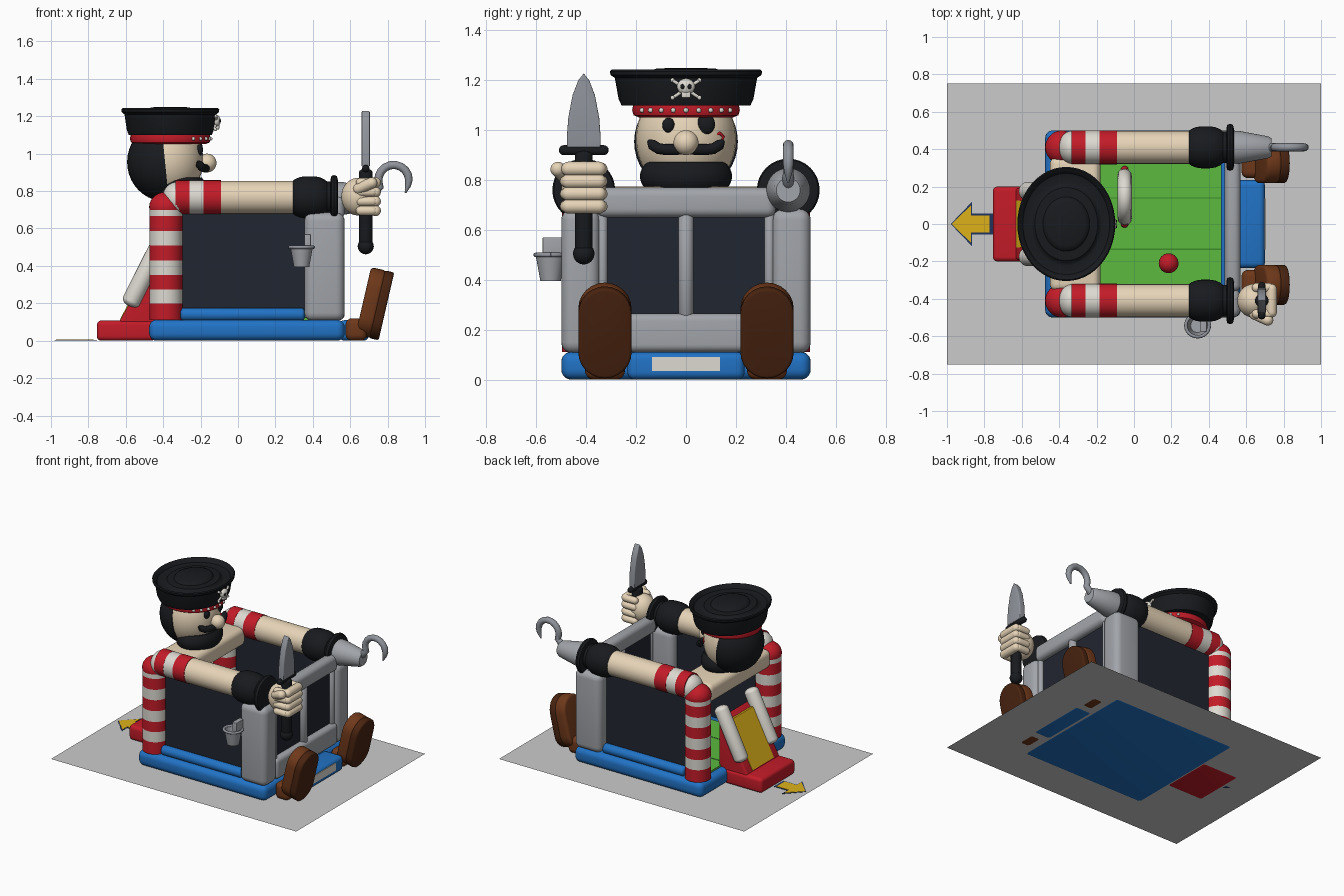
import bpy, bmesh
from math import sin, cos, pi, radians
from mathutils import Vector, Matrix

if "Cube" in bpy.data.objects:
    bpy.data.objects.remove(bpy.data.objects["Cube"])

HEX = dict(black="1e2023", net="262a33", red="c1212c", white="dcd9d0", skin="e6d3b6", blue="2672c4",
           green="5bb842", gold="dcb020", brown="6e3b20", sole="4a2817", grey="a0a3a8", steel="8f939a",
           sheet="c2c2c2", navy="26355c", seam="3f8a2c")
MATS = {}


def mat(key):
    if key not in MATS:
        m = bpy.data.materials.new(key)
        rgb = [(int(HEX[key][i:i + 2], 16) / 255) ** 2.2 for i in (0, 2, 4)]
        m.diffuse_color = (*rgb, 1)
        m.use_nodes = True
        m.node_tree.nodes["Principled BSDF"].inputs["Base Color"].default_value = m.diffuse_color
        MATS[key] = m
    return MATS[key]


def finish(name, bm, color, M=None, smooth=True):
    if M is not None:
        bm.transform(M)
    bmesh.ops.recalc_face_normals(bm, faces=bm.faces)
    me = bpy.data.meshes.new(name)
    bm.to_mesh(me)
    bm.free()
    ob = bpy.data.objects.new(name, me)
    bpy.context.collection.objects.link(ob)
    me.materials.append(mat(color))
    if smooth:
        bpy.ops.object.select_all(action='DESELECT')
        ob.select_set(True)
        bpy.context.view_layer.objects.active = ob
        bpy.ops.object.shade_smooth_by_angle(angle=radians(40))
    return ob


def box(name, x, y, z, color, bevel=0.0, M=None):
    bm = bmesh.new()
    bmesh.ops.create_cube(bm, size=1)
    for v in bm.verts:
        v.co = [r[0] + (c + .5) * (r[1] - r[0]) for c, r in zip(v.co, (x, y, z))]
    if bevel:
        bmesh.ops.bevel(bm, geom=bm.edges[:], offset=bevel, segments=5, profile=.5, affect='EDGES')
    return finish(name, bm, color, M)


def ball(name, c, r, color, cut=None):
    r = (r, r, r) if isinstance(r, (int, float)) else r
    bm = bmesh.new()
    bmesh.ops.create_uvsphere(bm, u_segments=32, v_segments=20, radius=1)
    bm.transform(Matrix.Translation(c) @ Matrix.Diagonal((*r, 1)))
    if cut:
        bmesh.ops.bisect_plane(bm, geom=bm.verts[:] + bm.edges[:] + bm.faces[:],
                               plane_co=cut[0], plane_no=cut[1], clear_outer=True)
        bmesh.ops.holes_fill(bm, edges=[e for e in bm.edges if e.is_boundary])
    return finish(name, bm, color)


def lathe(name, prof, loc, color, axis=(0, 0, 1), scale=(1, 1), n=32):
    """Revolve (radius, height) points round an axis."""
    bm = bmesh.new()
    rings = [[bm.verts.new((r * cos(2 * pi * i / n) * scale[0], r * sin(2 * pi * i / n) * scale[1], h))
              for i in range(n)] for r, h in prof]
    for a, b in zip(rings, rings[1:]):
        for i in range(n):
            bm.faces.new((a[i], a[(i + 1) % n], b[(i + 1) % n], b[i]))
    for ring in (rings[0], rings[-1]):
        bm.faces.new(ring)
    q = Vector((0, 0, 1)).rotation_difference(Vector(axis)).to_matrix().to_4x4()
    return finish(name, bm, color, Matrix.Translation(loc) @ q)


def rod(name, a, b, r, color, cap=None, n=24):
    """Rod from a to b with rounded ends of depth cap."""
    d = Vector(b) - Vector(a)
    L, c = d.length, r if cap is None else cap
    prof = [(max(r * sin(t * pi / 12), .0005), c - c * cos(t * pi / 12)) for t in range(7)]
    prof += [(p, L - h) for p, h in reversed(prof)]
    return lathe(name, prof, a, color, d, n=n)


def prism(name, pts, t, color, M, bevel=0.0):
    """Extrude an outline in local XY by t along Z."""
    bm = bmesh.new()
    f = bm.faces.new([bm.verts.new((p[0], p[1], 0)) for p in pts])
    g = bmesh.ops.extrude_face_region(bm, geom=[f])['geom']
    bmesh.ops.translate(bm, vec=(0, 0, t), verts=[v for v in g if isinstance(v, bmesh.types.BMVert)])
    if bevel:
        caps = [e for e in bm.edges if abs(e.verts[0].co.z - e.verts[1].co.z) < 1e-6]
        bmesh.ops.bevel(bm, geom=caps, offset=bevel, segments=4, profile=.5, affect='EDGES')
    return finish(name, bm, color, M)


def cord(name, pts, radii, color):
    cu = bpy.data.curves.new(name, 'CURVE')
    cu.dimensions, cu.bevel_depth, cu.bevel_resolution, cu.use_fill_caps = '3D', 1, 4, True
    s = cu.splines.new('POLY')
    s.points.add(len(pts) - 1)
    for p, co, r in zip(s.points, pts, radii):
        p.co, p.radius = (*co, 1), r
    cu.materials.append(mat(color))
    ob = bpy.data.objects.new(name, cu)
    bpy.context.collection.objects.link(ob)
    bpy.ops.object.select_all(action='DESELECT')
    ob.select_set(True)
    bpy.context.view_layer.objects.active = ob
    bpy.ops.object.convert(target='MESH')
    bpy.ops.object.shade_smooth_by_angle(angle=radians(50))


YZ = Matrix(((0, 0, 1, 0), (1, 0, 0, 0), (0, 1, 0, 0), (0, 0, 0, 1)))   # outline in y,z
XZ = Matrix(((1, 0, 0, 0), (0, 0, 1, 0), (0, 1, 0, 0), (0, 0, 0, 1)))   # outline in x,z
T = Matrix.Translation

# Sheet, inflated base, floor and entrance step
bm = bmesh.new()
bmesh.ops.create_grid(bm, x_segments=1, y_segments=1, size=1)
finish("safety_sheet", bm, 'sheet', T((0, 0, .002)) @ Matrix.Diagonal((1, .75, 1, 1)), False)
box("base_cushion", (-.475, .57), (-.5, .5), (0, .112), 'blue', .04)
box("floor", (-.42, .48), (-.36, .36), (.08, .125), 'green')
for y in (-.135, .14):
    box("floor_seam", (-.42, .47), (y - .003, y + .003), (.12, .127), 'seam')
box("entrance_step", (.54, .7), (-.235, .235), (0, .11), 'blue', .03)
box("step_panel", (.69, .703), (-.137, .137), (.035, .09), 'white')
box("front_floor_edge", (.465, .51), (-.335, .335), (.09, .17), 'blue', .01)

# Front wall of beams, posts and netting
box("front_low_beam", (.485, .57), (-.36, .36), (.11, .265), 'grey', .03)
box("front_top_beam", (.485, .57), (-.36, .36), (.65, .77), 'grey', .035)
box("front_net", (.515, .525), (-.34, .34), (.24, .67), 'net')
rod("front_middle_post", (.53, 0, .25), (.53, 0, .67), .03, 'grey', .005)

# Side walls, columns, arms and shoes, once per side
for s in (-1, 1):
    Y = .41 * s
    side = sorted((s * .345, s * .5))
    box("front_column", (.355, .57), side, (.105, .685), 'grey', .045)
    rod("front_inner_post", (.53, s * .335, .25), (.53, s * .335, .67), .02, 'grey', .005)
    box("side_net", (-.31, .37), (Y - .008, Y + .008), (.13, .7), 'net')
    rod("side_low_tube", (-.31, s * .44, .14), (.36, s * .44, .14), .035, 'blue', .02)
    # striped back column
    edges = [.11, .2, .275, .35, .43, .51, .587, .667, .72]
    for i, (a, b) in enumerate(zip(edges, edges[1:])):
        lathe("column_stripe", [(.088, a), (.088, b)], (-.385, Y, 0), 'red' if i % 2 == 0 else 'white')
    ball("column_cap", (-.385, Y, .715), (.09, .09, .08), 'red')
    # arm along x
    ball("elbow", (-.33, Y, .76), (.075, .088, .088), 'white')
    for a, b, r, c in ((-.335, -.26, .091, 'red'), (-.26, -.185, .09, 'white'),
                       (-.185, -.09, .091, 'red'), (-.09, .3, .088, 'skin')):
        lathe("arm_segment", [(r, a), (r, b)], (0, Y, .767), c, (1, 0, 0))
    rod("sleeve_cuff", (.25, Y, .767), (.515, Y, .767), .112, 'black', .11, 32)
    rod("wrist", (.38, Y, .767), (.52, Y, .767), .085, 'black', .01)
    lathe("cuff_ring", [(.1, .494), (.12, .499), (.126, .513), (.12, .529), (.1, .534)],
          (0, Y, .76), 'black', (1, 0, 0))
    # upright shoe: stadium outline, leaning outwards
    out = [(.107 * cos(a), (.265 if k < 13 else .107) + .107 * sin(a))
           for k, a in [(k, pi * k / 12 if k < 13 else pi + pi * (k - 13) / 12) for k in range(26)]]
    lean = T((.628, s * .325, .031)) @ Matrix.Rotation(radians(13), 4, 'Y') @ YZ
    prism("shoe_upper", out, .085, 'brown', lean, .02)
    prism("shoe_sole", out, .052, 'sole', lean @ T((0, 0, .075)), .012)
    box("shoe_heel", (.575, .69), (s * .325 - .08, s * .325 + .08), (0, .12), 'brown', .035)

# Shoulders behind the play area
box("shoulders", (-.45, -.18), (-.36, .36), (.64, .775), 'skin', .04)

# Head
ball("head", (-.385, 0, .965), (.2, .202, .22), 'skin')
ball("hair", (-.39, 0, .955), (.203, .208, .21), 'black', ((-.39, 0, .955), (1, 0, .1)))
ball("beard", (-.315, 0, .815), (.145, .185, .105), 'black', ((0, 0, .872), (0, 0, 1)))
ball("nose", (-.165, 0, .95), .05, 'skin')
mx = lambda y: -.17 - 1.9 * y * y
for s in (-1, 1):
    cord("moustache", [(mx(y), s * y, z) for y, z in
                       ((0, .925), (.04, .922), (.08, .922), (.11, .926), (.135, .942), (.15, .958))],
         (.018, .022, .022, .022, .022, .008), 'black')
ball("eye", (-.205, -.07, 1.02), (.018, .025, .03), 'black')
ball("eye_patch", (-.21, .08, 1.025), (.022, .036, .042), 'black')
cord("cheek_curl", [(-.235, .115, .98), (-.24, .135, .988), (-.25, .15, .975), (-.25, .14, .955)],
     (.007,) * 4, 'red')

# Flared hat with dished top, band and studs
HX = -.362
lathe("hat_band", [(.19, 1.052), (.21, 1.06), (.216, 1.08), (.212, 1.1), (.19, 1.108)], (HX, 0, 0), 'red')
lathe("hat", [(.18, 1.1), (.222, 1.1), (.232, 1.125), (.245, 1.21), (.26, 1.222), (.262, 1.236),
              (.256, 1.243), (.245, 1.236), (.232, 1.215), (.19, 1.205), (.178, 1.21), (.168, 1.225),
              (.125, 1.228), (.118, 1.24), (.1, 1.248), (.001, 1.25)],
      (HX, 0, 0), 'black', scale=(1, 1.165), n=48)
for i in range(-4, 5):
    a = i * .24
    ball("band_stud", (HX + .215 * cos(a), .215 * sin(a), 1.08), .01, 'white')

# Skull badge
ball("badge_skull", (-.115, 0, 1.175), (.022, .036, .032), 'white')
box("badge_jaw", (-.13, -.1), (-.018, .018), (1.13, 1.155), 'white', .005)
for s in (-1, 1):
    ball("badge_eye", (-.098, s * .014, 1.175), (.008, .009, .01), 'black')
    rod("badge_bone", (-.125, -s * .054, 1.13), (-.115, s * .054, 1.2), .007, 'white')
    for z in (1.13, 1.2):
        ball("bone_knob", (-.12, s * .054, z), .009, 'white')

# Fist holding a knife
KY, KX = -.41, .683
ball("palm", (.64, KY, .77), (.088, .09, .1), 'skin')
for i in range(4):
    z = .695 + i * .05
    rod("finger", (.735, KY - .09, z), (.735, KY + .09, z), .029, 'skin')
    for y in (-.07, .07):
        rod("knuckle", (.63, KY + y, z), (.745, KY + y, z), .025, 'skin')
rod("thumb", (.62, KY - .06, .8), (.74, KY - .115, .855), .03, 'skin')
rod("knife_handle", (KX, KY, .47), (KX, KY, .92), .036, 'black', .02)
ball("knife_pommel", (KX, KY, .505), .043, 'black')
rod("knife_guard", (KX, KY - .1, .92), (KX, KY + .1, .92), .02, 'black')
half = [(.068, .93), (.068, .97), (.062, 1.05), (.045, 1.14), (.022, 1.2)]
prism("knife_blade", [(y, z) for y, z in half] + [(0, 1.228)] + [(-y, z) for y, z in half[::-1]],
      .044, 'steel', T((KX - .022, KY, 0)) @ YZ, .006)

# Hook hand
lathe("hook_socket", [(.088, .53), (.088, .56), (.058, .72), (.048, .735)], (0, .41, .76), 'grey', (1, 0, 0))
arc = [radians(205 - 20.5 * k) for k in range(12)]
cord("hook", [(.68, .41, .765), (.725, .41, .79)] +
     [(.832 + .082 * cos(a), .41, .858 + .082 * sin(a)) for a in arc] + [(.895, .41, .79)],
     (.024, .024) + (.022,) * 10 + (.02, .016, .004), 'steel')

# Rear slide: wedge, runway, bolsters, landing mat and arrow
box("landing_mat", (-.755, -.44), (-.2, .2), (0, .108), 'red', .025)
prism("slide_wedge", [(-.4, .01), (-.65, .01), (-.635, .1), (-.46, .42), (-.4, .46)], .38, 'red',
      T((0, -.19, 0)) @ XZ, .012)
prism("slide_runway", [(-.63, .115), (-.46, .445), (-.44, .44), (-.61, .1)], .25, 'gold', T((0, -.125, 0)) @ XZ)
for s in (-1, 1):
    rod("slide_bolster", (-.583, s * .175, .185), (-.4, s * .175, .55), .05, 'white', .03)
arrow = [(-.98, 0), (-.865, .12), (-.865, .055), (-.755, .055), (-.755, -.055), (-.865, -.055), (-.865, -.12)]
prism("arrow_border", arrow, .002, 'navy', T((0, 0, .002)))
prism("arrow", [(-.87 + (x + .87) * .9 - .005, y * .85) for x, y in arrow], .002, 'gold', T((0, 0, .004)))

# Obstacles inside
cord("play_arch", [(-.05, .145 - .115 * cos(pi * k / 12), .13 + .2 * sin(pi * k / 12) ** .8) for k in range(13)],
     (.038,) * 13, 'white')
for y in (0, .29):
    ball("arch_foot", (-.05, y, .14), (.02, .02, .03), 'red')
rod("bopper", (.185, -.21, .11), (.185, -.21, .36), .053, 'red')

# Ball hoop on the side: board, rim and open tapered basket
box("hoop_board", (.355, .39), (-.575, -.49), (.5, .57), 'grey', .004)
ring = [2 * pi * k / 24 for k in range(25)]
cord("hoop_ring", [(.34 + .063 * cos(a), -.543 + .06 * sin(a), .5) for a in ring], (.009,) * 25, 'steel')
lathe("hoop_basket", [(.037, .395), (.041, .395), (.06, .5), (.056, .5), (.037, .4)], (.34, -.543, 0), 'grey')
